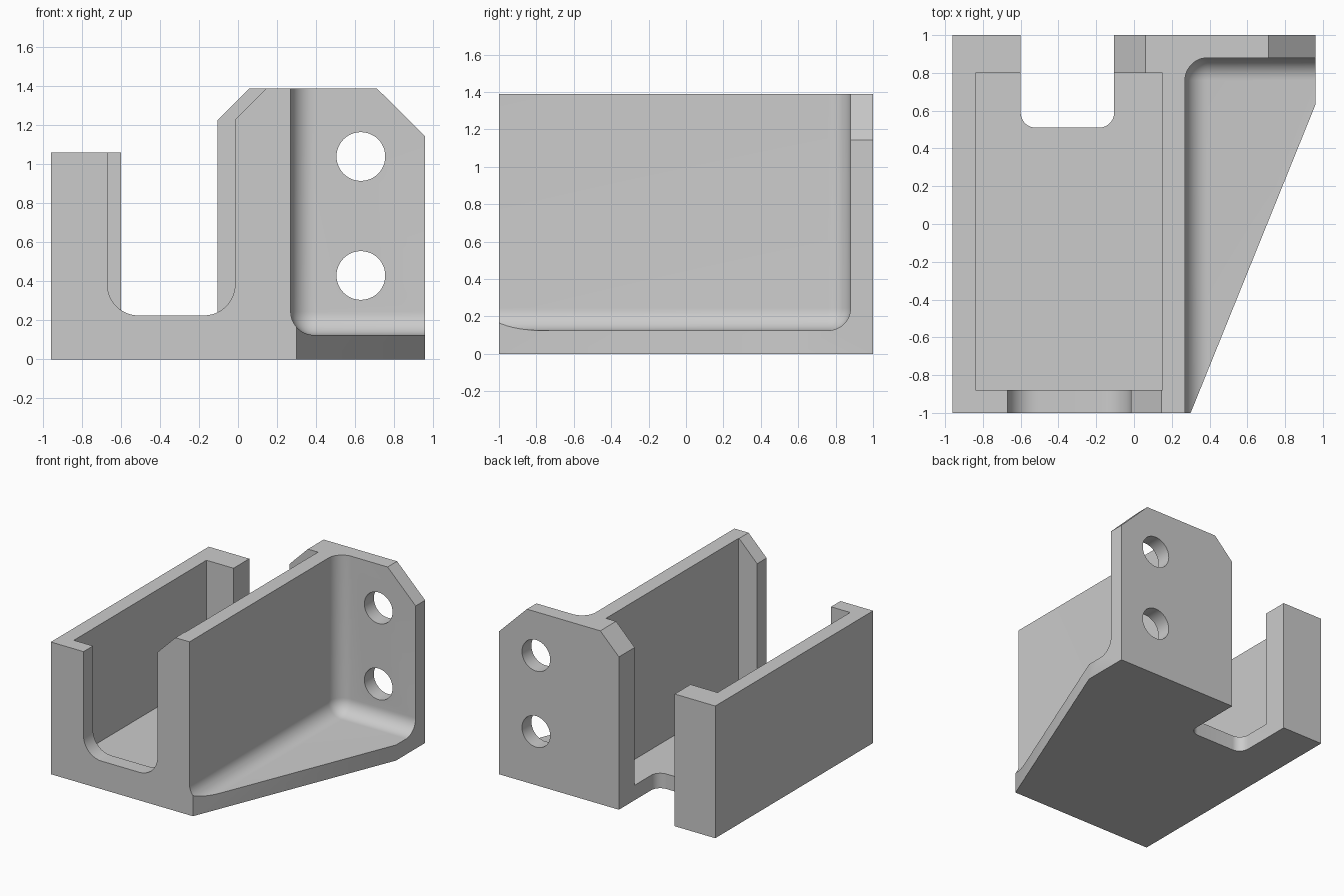
import bpy, bmesh, math
from mathutils import Vector

cube = bpy.data.objects.get("Cube")
if cube:
    bpy.data.objects.remove(cube, do_unlink=True)

grey = bpy.data.materials.new("light_grey")
grey.use_nodes = True
grey.diffuse_color = (0.6, 0.6, 0.6, 1)
grey.node_tree.nodes["Principled BSDF"].inputs["Base Color"].default_value = (0.6, 0.6, 0.6, 1)


def rounded(points, steps=12):
    """Outline from (a, b) or (a, b, radius) corners; right angles get arcs."""
    out = []
    for i, p in enumerate(points):
        corner = Vector(p[:2])
        if len(p) == 2:
            out.append(corner)
            continue
        to_prev = (Vector(points[i - 1][:2]) - corner).normalized() * p[2]
        to_next = (Vector(points[(i + 1) % len(points)][:2]) - corner).normalized() * p[2]
        centre = corner + to_prev + to_next
        for s in range(steps + 1):
            t = s / steps * math.pi / 2
            out.append(centre - to_next * math.cos(t) - to_prev * math.sin(t))
    return out


def prism(name, points, low, high, axis="z", bevel=0):
    """Extrude an outline along z (plan outline) or y (front outline)."""
    place = (lambda p, d: (p[0], p[1], d)) if axis == "z" else (lambda p, d: (p[0], d, p[1]))
    bm = bmesh.new()
    face = bm.faces.new([bm.verts.new(place(p, low)) for p in rounded(points)])
    grown = bmesh.ops.extrude_face_region(bm, geom=[face])["geom"]
    shift = Vector(place((0, 0), high - low))
    bmesh.ops.translate(bm, vec=shift, verts=[v for v in grown if isinstance(v, bmesh.types.BMVert)])
    bmesh.ops.recalc_face_normals(bm, faces=bm.faces)
    if bevel:
        bmesh.ops.bevel(bm, geom=bm.edges[:], offset=bevel, segments=12, profile=0.5, affect="EDGES")
    mesh = bpy.data.meshes.new(name)
    bm.to_mesh(mesh)
    bm.free()
    mesh.materials.append(grey)
    obj = bpy.data.objects.new(name, mesh)
    bpy.context.collection.objects.link(obj)
    return obj


def rect(x0, x1, y0, y1):
    return [(x0, y0), (x1, y0), (x1, y1), (x0, y1)]


def circle(x, z, r, n=48):
    return [(x + r * math.cos(i * math.tau / n), z + r * math.sin(i * math.tau / n)) for i in range(n)]


# Full block with the slanted flange edge
bracket = prism("bracket", [(-0.96, -1), (0.30, -1), (0.96, 0.63), (0.96, 1), (-0.96, 1)], 0, 1.39)

cutters = [
    # Lower left wall
    prism("left_wall_cut", rect(-2, -0.3, -2, 2), 1.06, 2),
    # Filleted pocket that leaves the base flange and the mounting plate
    prism("flange_pocket", rect(0.27, 2, -2, 0.88), 0.125, 2, bevel=0.12),
    # Inside of the holder
    prism("holder_cavity", rect(-0.84, 0.15, -0.88, 0.80), 0.12, 2),
    # U-shaped front opening with a chamfered right shoulder
    prism("front_opening", [(-0.67, 0.225, 0.16), (-0.015, 0.225, 0.16), (-0.015, 1.23),
                            (0.245, 1.49), (-0.67, 1.49)], -1.5, -0.8, "y"),
    # Rear slot through wall and floor, and its shoulder chamfer
    prism("rear_slot", [(-0.60, 0.51, 0.08), (-0.105, 0.51, 0.08), (-0.105, 1.5), (-0.60, 1.5)], -0.5, 2),
    prism("rear_chamfer", [(-0.205, 1.125), (0.16, 1.49), (-0.205, 1.49)], 0.7, 1.5, "y"),
    # Mounting plate corner and screw holes
    prism("plate_chamfer", [(0.61, 1.49), (1.06, 1.045), (1.06, 1.49)], 0.5, 1.5, "y"),
    prism("upper_hole", circle(0.63, 1.04, 0.125), 0.5, 1.5, "y"),
    prism("lower_hole", circle(0.63, 0.43, 0.125), 0.5, 1.5, "y"),
]

bpy.ops.object.select_all(action="DESELECT")
bpy.context.view_layer.objects.active = bracket
bracket.select_set(True)
for cutter in cutters:
    mod = bracket.modifiers.new(cutter.name, "BOOLEAN")
    mod.operation = "DIFFERENCE"
    mod.solver = "EXACT"
    mod.object = cutter
    bpy.ops.object.modifier_apply(modifier=mod.name)
    bpy.data.objects.remove(cutter, do_unlink=True)

bpy.ops.object.shade_smooth_by_angle(angle=math.radians(25))
